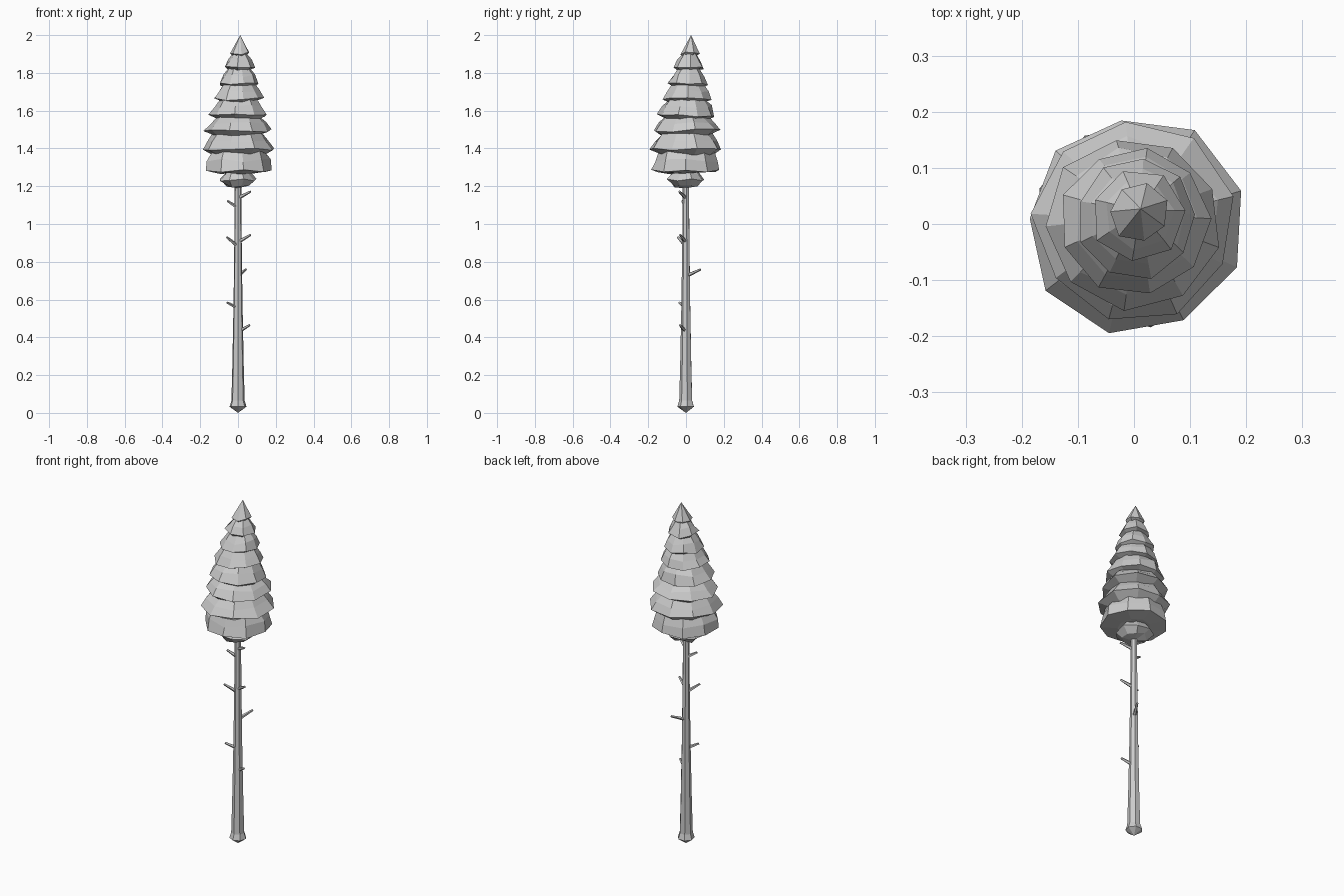
import bpy, bmesh, math, random
from mathutils import Vector

if "Cube" in bpy.data.objects:
    bpy.data.objects.remove(bpy.data.objects["Cube"])

random.seed(4)


def finish(name, bm):
    bmesh.ops.recalc_face_normals(bm, faces=bm.faces)
    me = bpy.data.meshes.new(name)
    bm.to_mesh(me)
    bm.free()
    ob = bpy.data.objects.new(name, me)
    bpy.context.collection.objects.link(ob)
    return ob


def loft(name, rings, sides, phase=0.0, jitter=0.0, lean=False):
    """Skin a list of (radius, z) rings; radius 0 makes a point."""
    bm = bmesh.new()
    prev = None
    loops = []
    for r, z in rings:
        t = max(0.0, (z - 1.3) / 0.7) ** 2 if lean else 0.0
        cx, cy = 0.012 * t, 0.027 * t
        if r == 0:
            loops.append([bm.verts.new((cx, cy, z))])
            continue
        loop = []
        for i in range(sides):
            a = phase + 2 * math.pi * i / sides
            rr = r * (1 + random.uniform(-jitter, jitter))
            zz = z + random.uniform(-jitter, jitter) * 0.2
            loop.append(bm.verts.new((cx + rr * math.cos(a), cy + rr * math.sin(a), zz)))
        loops.append(loop)
    for a, b in zip(loops, loops[1:]):
        for i in range(sides):
            j = (i + 1) % sides
            if len(a) == 1:
                bm.faces.new((a[0], b[i], b[j]))
            elif len(b) == 1:
                bm.faces.new((a[i], a[j], b[0]))
            else:
                bm.faces.new((a[i], a[j], b[j], b[i]))
    for end in (loops[0], loops[-1]):
        if len(end) > 2:
            bm.faces.new(end)
    return finish(name, bm)


# Trunk with flared foot and pointed bottom
loft("trunk", [(0, 0.0), (0.046, 0.033), (0.036, 0.065), (0.031, 0.25),
               (0.024, 0.6), (0.019, 1.0), (0.018, 1.24)], 7, 0.2)

# Foliage tiers: (top radius, top z, rim radius, rim z, underside radius, underside z)
tiers = [
    (0.000, 2.00, 0.053, 1.905, 0.030, 1.890),
    (0.030, 1.91, 0.083, 1.827, 0.050, 1.812),
    (0.052, 1.83, 0.108, 1.740, 0.070, 1.725),
    (0.075, 1.75, 0.132, 1.660, 0.090, 1.645),
    (0.092, 1.67, 0.154, 1.575, 0.105, 1.555),
    (0.108, 1.57, 0.178, 1.495, 0.125, 1.470),
    (0.125, 1.49, 0.192, 1.398, 0.140, 1.370),
    (0.145, 1.39, 0.182, 1.283, 0.090, 1.272),
]
for n, (rt, zt, rr, zr, ru, zu) in enumerate(tiers):
    rings = [(rt, zt)]
    if n:
        # slight bulge half way down the skirt
        rings.append(((rt + rr) / 2 + 0.006, (zt + zr) / 2))
    rings += [(rr, zr), (ru, zu), (0, zu + 0.01)]
    loft("foliage_tier_%d" % (n + 1), rings, 7 if n < 2 else 9,
         random.uniform(0, 1), 0.045, True)

# Small bottom tuft
loft("foliage_tuft", [(0.05, 1.29), (0.07, 1.27), (0.103, 1.23), (0.065, 1.205), (0, 1.19)],
     8, 0.3, 0.06)

# Dead branch stubs: (base z, tip)
stubs = [
    (1.095, (-0.057, -0.020, 1.122)),
    (1.145, (0.066, -0.036, 1.172)),
    (0.890, (-0.060, -0.043, 0.930)),
    (0.912, (0.066, -0.032, 0.943)),
    (0.732, (0.042, 0.077, 0.760)),
    (0.562, (-0.058, -0.036, 0.584)),
    (0.437, (0.062, -0.032, 0.465)),
]
for n, (z, tip) in enumerate(stubs):
    base, tip = Vector((0, 0, z - 0.008)), Vector(tip)
    d = tip - base
    ob = loft("branch_stub_%d" % (n + 1), [(0.011, 0), (0.006, d.length)], 5)
    ob.location = base
    ob.rotation_euler = d.to_track_quat('Z', 'Y').to_euler()
